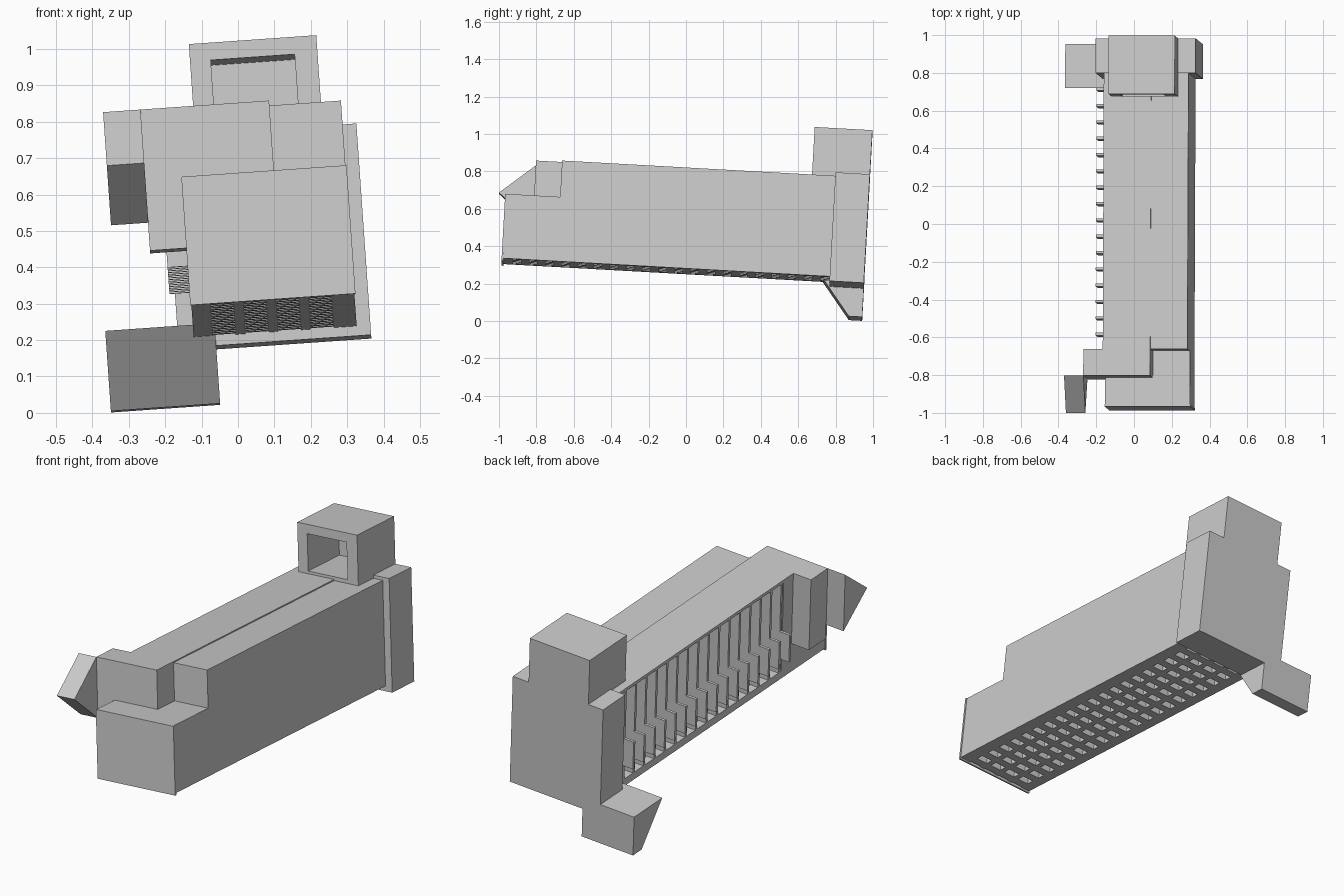
import bpy, bmesh
from math import radians
from mathutils import Matrix, Vector

old = bpy.data.objects.get("Cube")
if old:
    bpy.data.objects.remove(old, do_unlink=True)

# One plain grey plastic
grey = bpy.data.materials.new("plain_grey")
grey.use_nodes = True
COLOUR = (0.6, 0.6, 0.6, 1)
grey.diffuse_color = COLOUR
bsdf = next(n for n in grey.node_tree.nodes if n.type == "BSDF_PRINCIPLED")
bsdf.inputs["Base Color"].default_value = COLOUR

# The whole housing leans: roll about y, pitch about x
TILT = (Matrix.Translation((0, 0, 0.5))
        @ Matrix.Rotation(radians(-4), 4, "Y")
        @ Matrix.Rotation(radians(-3.2), 4, "X"))


def finish(name, bm):
    bmesh.ops.recalc_face_normals(bm, faces=bm.faces)
    bmesh.ops.transform(bm, matrix=TILT, verts=bm.verts)
    mesh = bpy.data.meshes.new(name)
    bm.to_mesh(mesh)
    bm.free()
    mesh.materials.append(grey)
    obj = bpy.data.objects.new(name, mesh)
    bpy.context.collection.objects.link(obj)
    return obj


def add_box(bm, x, y, z):
    size = Vector((x[1] - x[0], y[1] - y[0], z[1] - z[0]))
    mid = Vector((sum(x), sum(y), sum(z))) / 2
    m = Matrix.Translation(mid) @ Matrix.Diagonal(size).to_4x4()
    return bmesh.ops.create_cube(bm, size=1, matrix=m)


def add_prism(bm, base, step):
    """Extrude a closed outline of 3D points along a vector."""
    face = bm.faces.new([bm.verts.new(p) for p in base])
    new = bmesh.ops.extrude_face_region(bm, geom=[face], use_keep_orig=True)["geom"]
    verts = [v for v in new if isinstance(v, bmesh.types.BMVert)]
    bmesh.ops.translate(bm, verts=verts, vec=step)


def box(name, x, y, z):
    bm = bmesh.new()
    add_box(bm, x, y, z)
    return finish(name, bm)


def side_prism(name, outline, x):
    bm = bmesh.new()
    add_prism(bm, [(x[0], y, z) for y, z in outline], (x[1] - x[0], 0, 0))
    return finish(name, bm)


LEFT, RIGHT = -0.142, 0.307
FRONT, STEP, BACK = -0.97, -0.68, 0.967
FLOOR, ROOF = -0.24, 0.306
SKIN = -0.21          # underside of the solid core, above the grating

# Long core with a low front step; the finned side is open
side_prism("body_core", [(FRONT, SKIN), (0.8, SKIN), (0.8, 0.3), (STEP, 0.3),
                         (STEP, 0.105), (FRONT, 0.105)], (-0.05, RIGHT))
side_prism("front_side_wall", [(FRONT, SKIN), (-0.6, SKIN), (-0.6, 0.3), (STEP, 0.3),
                               (STEP, 0.105), (FRONT, 0.105)], (LEFT, -0.05))
box("roof_plate", (LEFT, 0.11), (STEP, 0.8), (0.29, ROOF))
box("front_plate", (LEFT - 0.003, RIGHT + 0.003), (FRONT - 0.004, FRONT + 0.006), (-0.249, 0.105))

# Stepped cooling fins along the open side
bm = bmesh.new()
for i in range(16):
    y = -0.592 + 0.0866 * i
    outline = [(-0.05, SKIN), (LEFT, SKIN), (LEFT, -0.12), (-0.2, -0.12),
               (-0.2, 0.03), (LEFT, 0.03), (LEFT, 0.295), (-0.05, 0.295)]
    add_prism(bm, [(x, y, z) for x, z in outline], (0, 0.014, 0))
finish("side_fins", bm)

# Grating on the underside: four columns of small openings
bm = bmesh.new()
edges = [LEFT] + [e for k in range(4) for e in (-0.089 + 0.09 * k, -0.026 + 0.09 * k)] + [RIGHT]
for a, b in zip(edges[::2], edges[1::2]):
    add_box(bm, (a, b), (FRONT, 0.8), (FLOOR, SKIN))
pitch = 0.0866
for i in range(20):
    y = FRONT + 0.012 + pitch * i
    for a, b in zip(edges[1:-1:2], edges[2:-1:2]):
        add_box(bm, (a, b), (y, y + 0.046), (FLOOR, SKIN))
add_box(bm, (LEFT, -0.05), (FRONT, 0.8), (SKIN, SKIN + 0.01))
finish("bottom_grating", bm)

# Raised block on the front step and its pointed side lug
box("front_block", (-0.245, 0.11), (-0.82, STEP), (-0.083, ROOF))
side_prism("front_lug", [(-0.82, ROOF), (-1.01, 0.148), (-0.82, -0.006)], (-0.347, -0.244))

# Rear flange and the wedge foot below it
box("rear_flange", (-0.185, 0.345), (0.783, BACK), (-0.267, 0.316))
side_prism("rear_foot", [(0.732, -0.208), (0.895, -0.42), (BACK, -0.42), (BACK, -0.208)],
           (-0.383, -0.082))

# Hollow tower, open to the front
bm = bmesh.new()
add_box(bm, (-0.099, 0.252), (0.658, BACK), (0.295, 0.559))
bm.normal_update()
mouth = min(bm.faces, key=lambda f: f.calc_center_median().y)
bmesh.ops.inset_individual(bm, faces=[mouth], thickness=0.04)
for v in mouth.verts:
    v.co.x = -0.042 if v.co.x < 0.07 else 0.189
    v.co.z = 0.32 if v.co.z < 0.43 else 0.511
hole = bmesh.ops.extrude_discrete_faces(bm, faces=[mouth])["faces"][0]
bmesh.ops.translate(bm, verts=hole.verts, vec=(0, 0.26, 0))
finish("rear_tower", bm)
